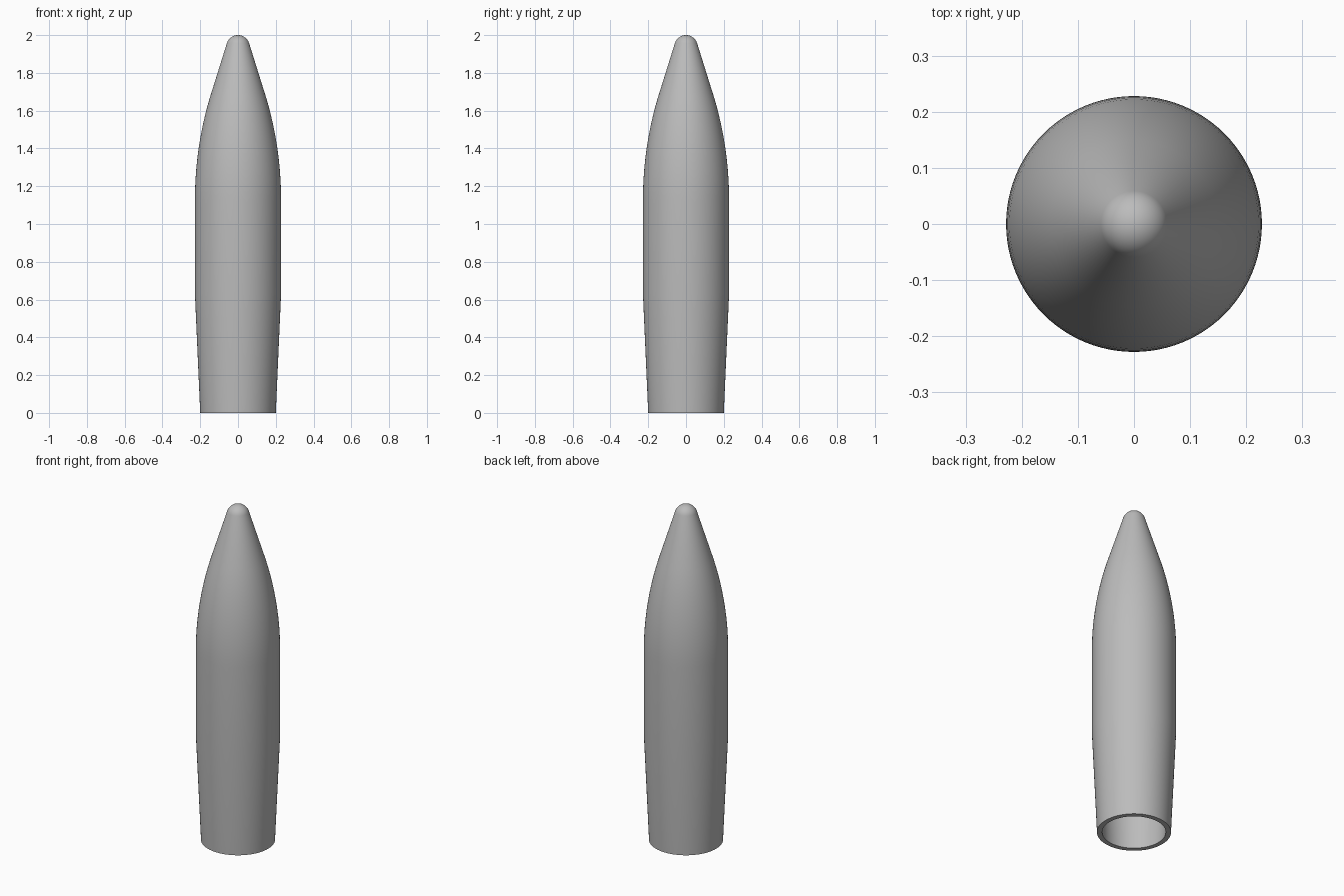
import bpy, bmesh
from math import sin, cos, tan, radians, pi
from mathutils import Vector

cube = bpy.data.objects.get("Cube")
if cube:
    bpy.data.objects.remove(cube, do_unlink=True)

BODY_R, BASE_R, WALL = 0.228, 0.2, 0.028
TAPER_TOP, NOSE_START = 0.63, 1.13
SLOPE = radians(18.2)      # half angle of the straight nose cone
ARC_R = 1.88               # radius of the curved shoulder


def half_profile(inset, tip_r, top):
    """Half outline from the open base up to the tip, pulled in by inset."""
    body, arc = BODY_R - inset, ARC_R - inset
    points = [(BASE_R - inset, 0), (body, TAPER_TOP)]
    # Curved shoulder running tangent into the straight cone
    for i in range(13):
        a = SLOPE * i / 12
        points.append((body - arc * (1 - cos(a)), NOSE_START + arc * sin(a)))
    # Rounded tip
    for i in range(9):
        a = SLOPE + (pi / 2 - SLOPE) * i / 8
        points.append((tip_r * cos(a), top - tip_r + tip_r * sin(a)))
    return points


# Hollow shell: outer outline down to the rim, then the inner one
outer = half_profile(0, 0.062, 2.0)
inner = half_profile(WALL, 0.034, 1.966)
outline = outer[::-1] + inner

bm = bmesh.new()
verts = [bm.verts.new((r, 0, z)) for r, z in outline]
edges = [bm.edges.new(pair) for pair in zip(verts, verts[1:])]
bmesh.ops.spin(bm, geom=verts + edges, cent=(0, 0, 0), axis=(0, 0, 1),
               angle=2 * pi, steps=96, use_merge=True)
bmesh.ops.remove_doubles(bm, verts=bm.verts, dist=0.0001)
bmesh.ops.recalc_face_normals(bm, faces=bm.faces)

mesh = bpy.data.meshes.new("pointed_shell")
bm.to_mesh(mesh)
bm.free()
shell = bpy.data.objects.new("pointed_shell", mesh)
bpy.context.collection.objects.link(shell)

# Plain grey
grey = bpy.data.materials.new("grey")
grey.use_nodes = True
colour = (0.5, 0.5, 0.5, 1)
grey.diffuse_color = colour
grey.node_tree.nodes["Principled BSDF"].inputs["Base Color"].default_value = colour
mesh.materials.append(grey)

# Smooth walls with a crisp rim
bpy.ops.object.select_all(action="DESELECT")
shell.select_set(True)
bpy.context.view_layer.objects.active = shell
bpy.ops.object.shade_smooth_by_angle(angle=radians(30))
